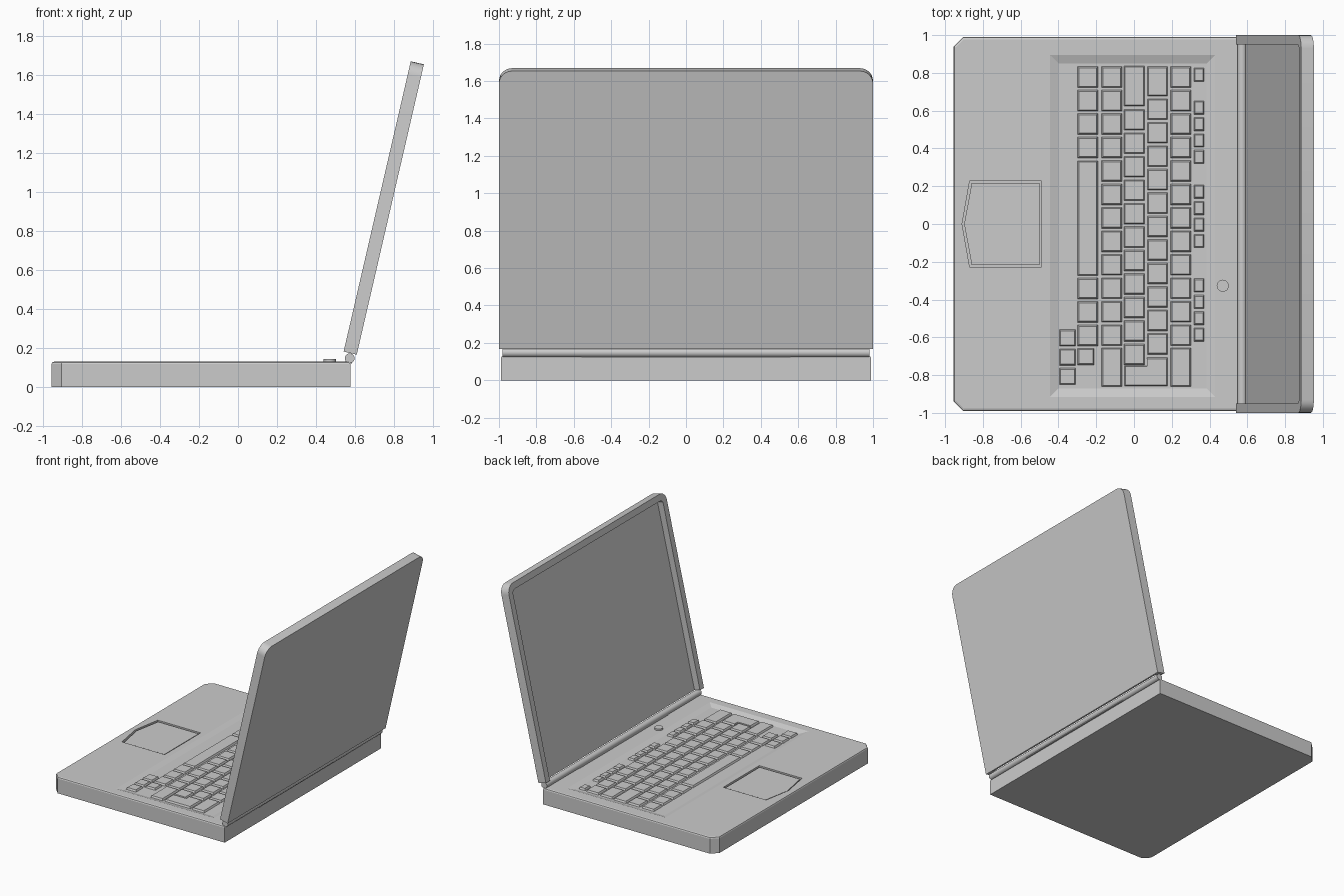
import bpy, bmesh, math
from mathutils import Matrix, Vector

if "Cube" in bpy.data.objects:
    bpy.data.objects.remove(bpy.data.objects["Cube"])


def rect(x0, x1, y0, y1):
    return [(x0, y0), (x1, y0), (x1, y1), (x0, y1)]


def add_prism(bm, pts, z0, z1, inset=0.0):
    """Extrude a counter-clockwise outline; the top shrinks by inset."""
    xs, ys = [p[0] for p in pts], [p[1] for p in pts]
    cx, cy = (min(xs) + max(xs)) / 2, (min(ys) + max(ys)) / 2
    sx = 1 - 2 * inset / (max(xs) - min(xs))
    sy = 1 - 2 * inset / (max(ys) - min(ys))
    lo = [bm.verts.new((x, y, z0)) for x, y in pts]
    hi = [bm.verts.new((cx + (x - cx) * sx, cy + (y - cy) * sy, z1)) for x, y in pts]
    bm.faces.new(lo[::-1])
    top = bm.faces.new(hi)
    n = len(pts)
    for i in range(n):
        j = (i + 1) % n
        bm.faces.new((lo[i], lo[j], hi[j], hi[i]))
    return top


def finish(bm, name, matrix=None):
    me = bpy.data.meshes.new(name)
    bmesh.ops.recalc_face_normals(bm, faces=bm.faces)
    bm.to_mesh(me)
    bm.free()
    ob = bpy.data.objects.new(name, me)
    bpy.context.collection.objects.link(ob)
    if matrix:
        ob.matrix_world = matrix
    return ob


def prism(name, pts, z0, z1, inset=0.0, matrix=None, bevel=0.0):
    bm = bmesh.new()
    top = add_prism(bm, pts, z0, z1, inset)
    if bevel:
        bmesh.ops.bevel(bm, geom=list(top.edges), offset=bevel, segments=2,
                        profile=0.5, affect='EDGES')
    return finish(bm, name, matrix)


def select(ob):
    bpy.ops.object.select_all(action='DESELECT')
    ob.select_set(True)
    bpy.context.view_layer.objects.active = ob


def cut(ob, cutter):
    cutter.hide_render = True
    select(ob)
    m = ob.modifiers.new("cut", 'BOOLEAN')
    m.operation, m.solver, m.object = 'DIFFERENCE', 'EXACT', cutter
    bpy.ops.object.modifier_apply(modifier=m.name)
    bpy.data.objects.remove(cutter)


def smooth(ob, deg=30):
    select(ob)
    bpy.ops.object.shade_smooth_by_angle(angle=math.radians(deg))


# Base slab with clipped front corners
TOP, FLOOR = 0.13, 0.115
base = prism("base", [(0.575, -0.99), (0.575, 0.99), (-0.905, 0.99), (-0.955, 0.94),
                      (-0.955, -0.94), (-0.905, -0.99)], 0, TOP, bevel=0.012)

# Keyboard well with sloped sides (cutter flares slightly past the surface)
cut(base, prism("well_cutter", rect(-0.40, 0.385, -0.87, 0.85), FLOOR, TOP + 0.0001, -0.045))


# Touchpad: pointed recess with a plate inside
def pad_outline(g):
    return [(-0.49 - g, -0.227 + g), (-0.49 - g, 0.227 - g), (-0.87 + g, 0.227 - g),
            (-0.91 + g, 0), (-0.87 + g, -0.227 + g)]


cut(base, prism("pad_cutter", pad_outline(0), 0.11, 0.2))
prism("touchpad", pad_outline(0.011), 0.105, 0.124)

# Keys: (x range, list of y spans), rows run along y
P, K = 0.1242, 0.113


def run(y_top, count, size=K, pitch=P):
    return [(y_top - i * pitch - size, y_top - i * pitch) for i in range(count)]


rows = [
    (-0.397, -0.307, run(-0.558, 3, 0.09, 0.102)),
    (-0.30, -0.19, run(0.834, 4) + [(-0.275, 0.335)] + run(-0.285, 3)),
    (-0.30, -0.21, [(-0.747, -0.657)]),
    (-0.173, -0.063, run(0.834, 12) + [(-0.863, -0.655)]),
    (-0.055, 0.058, [(0.622, 0.838)] + run(0.608, 11)),
    (0.069, 0.179, [(0.675, 0.834)] + run(0.664, 11)),
    (0.192, 0.303, run(0.834, 12) + [(-0.863, -0.655)]),
    (0.315, 0.373, [(0.753, 0.828)] + run(0.653, 4, 0.074, 0.087)
     + run(0.208, 4, 0.074, 0.087) + run(-0.288, 4, 0.074, 0.087)),
]
bm = bmesh.new()
for x0, x1, spans in rows:
    for y0, y1 in spans:
        add_prism(bm, rect(x0, x1, y0, y1), FLOOR - 0.003, TOP - 0.001, 0.008)
# L-shaped corner key
add_prism(bm, [(-0.052, -0.86), (0.179, -0.86), (0.179, -0.706), (0.069, -0.706),
               (0.069, -0.75), (-0.052, -0.75)], FLOOR - 0.003, TOP - 0.001, 0.008)
finish(bm, "keys")

# Power button
bpy.ops.mesh.primitive_cylinder_add(vertices=24, radius=0.032, depth=0.025,
                                    location=(0.47, -0.327, 0.1305))
bpy.context.object.name = "power_button"
smooth(bpy.context.object)

# Hinge barrel and its centre block
bpy.ops.mesh.primitive_cylinder_add(vertices=20, radius=0.025, depth=1.96,
                                    location=(0.572, 0, 0.148),
                                    rotation=(math.pi / 2, 0, 0))
bpy.context.object.name = "hinge_barrel"
smooth(bpy.context.object)
prism("hinge_block", rect(0.55, 0.585, -0.56, 0.56), 0.122, 0.145)


# Lid: tilted shell, rounded at the top, open at the bottom
def lid_outline(w, bottom, top, r, seg=6):
    right = [(w - r + r * math.cos(a), top - r + r * math.sin(a))
             for a in (math.pi / 2 * i / seg for i in range(seg + 1))]
    left = [(-x, y) for x, y in reversed(right)]
    return [(-w, bottom), (w, bottom)] + right + left


tilt = math.atan2(0.344, 1.487)
s, c = math.sin(tilt), math.cos(tilt)
frame = Matrix(((0, s, c, 0.541), (1, 0, 0, 0), (0, c, -s, 0.182), (0, 0, 0, 1)))
lid = prism("lid", lid_outline(1.0, 0, 1.526, 0.07), 0, 0.069, matrix=frame)
bpy.context.view_layer.update()
cutter = prism("screen_cutter", lid_outline(0.95, -0.1, 1.476, 0.03), -0.05, 0.05, matrix=frame)
bpy.context.view_layer.update()
cut(lid, cutter)
smooth(lid)
